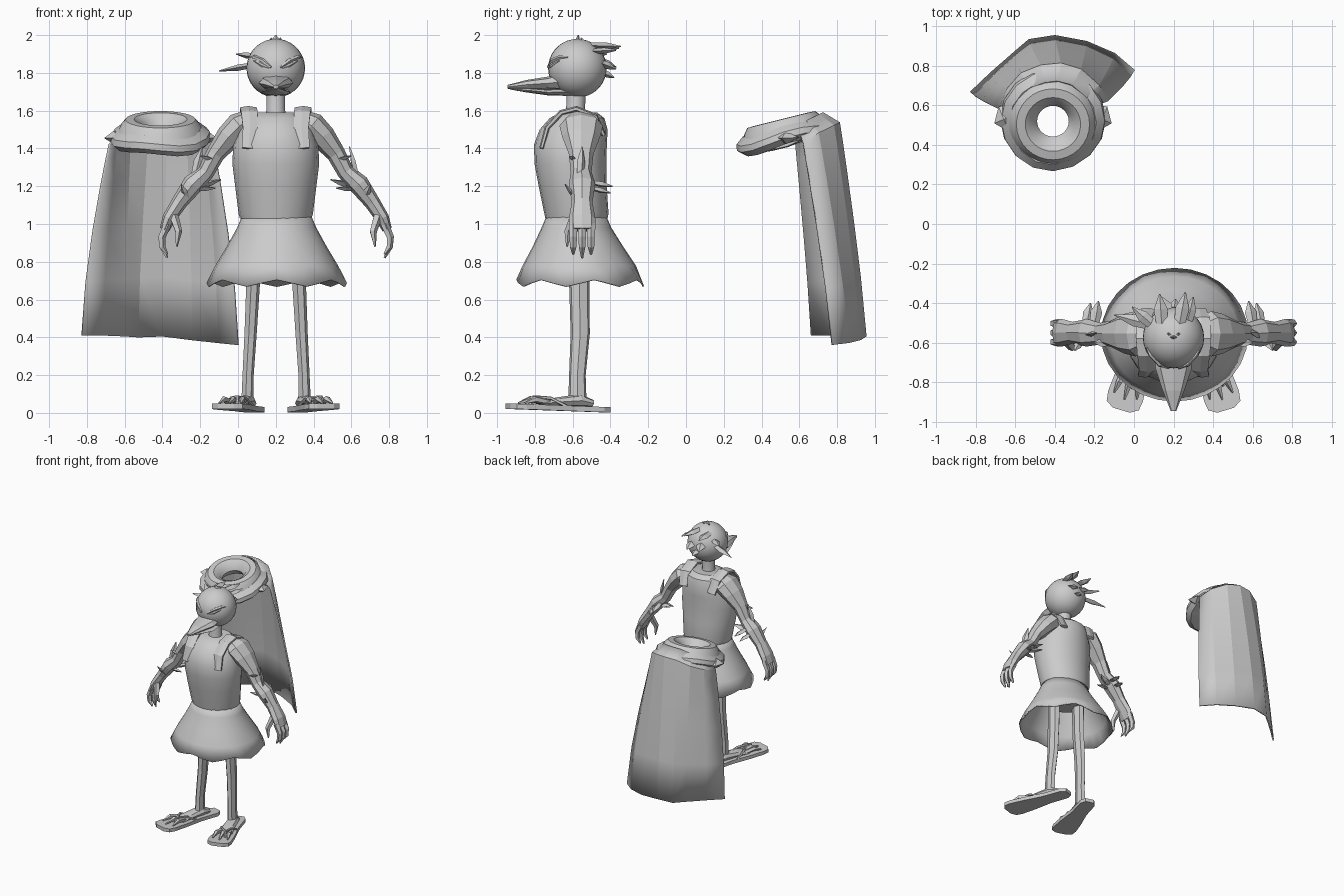
import bpy, bmesh, math
from mathutils import Vector, Matrix

if "Cube" in bpy.data.objects:
    bpy.data.objects.remove(bpy.data.objects["Cube"])

CX = 0.2   # figure's mirror plane
TAU = math.tau


def make(name, bm, smooth=None):
    bmesh.ops.recalc_face_normals(bm, faces=bm.faces)
    me = bpy.data.meshes.new(name)
    bm.to_mesh(me)
    bm.free()
    ob = bpy.data.objects.new(name, me)
    bpy.context.collection.objects.link(ob)
    if smooth:
        bpy.ops.object.select_all(action='DESELECT')
        ob.select_set(True)
        bpy.context.view_layer.objects.active = ob
        bpy.ops.object.shade_smooth_by_angle(angle=math.radians(smooth))
    return ob


def loft(name, rings, closed=True, caps=True, smooth=None):
    bm = bmesh.new()
    rows = [[bm.verts.new(p) for p in r] for r in rings]
    n = len(rows[0])
    for a, b in zip(rows, rows[1:]):
        for i in range(n if closed else n - 1):
            j = (i + 1) % n
            bm.faces.new((a[i], a[j], b[j], b[i]))
    if caps:
        bm.faces.new(rows[0])
        bm.faces.new(rows[-1])
    return make(name, bm, smooth)


def ellipse(cx, cy, z, rx, ry, n):
    return [(cx + rx * math.cos(TAU * i / n), cy + ry * math.sin(TAU * i / n), z) for i in range(n)]


def tube(name, pts, radii, n=6, ref=(0, 1, 0), smooth=None):
    """Sweep an ellipse along pts; a radius is a number or (across, along ref)."""
    pts = [Vector(p) for p in pts]
    rings = []
    for i, p in enumerate(pts):
        t = (pts[min(i + 1, len(pts) - 1)] - pts[max(i - 1, 0)]).normalized()
        a = t.cross(Vector(ref)).normalized()
        b = a.cross(t)
        r = radii[i] if isinstance(radii[i], tuple) else (radii[i], radii[i])
        rings.append([p + a * r[0] * math.cos(TAU * k / n) + b * r[1] * math.sin(TAU * k / n) for k in range(n)])
    return loft(name, rings, smooth=smooth)


def spike(name, a, b, w, h=None, ref=(0, 0, 1)):
    a, b = Vector(a), Vector(b)
    h = h or w * 0.5
    tube(name, [a, a.lerp(b, 0.5), b], [(w * .8, h * .8), (w, h), (.003, .003)], 4, ref)


# Head and neck
HC, HR = Vector((CX, -0.575, 1.825)), 0.155
bm = bmesh.new()
bmesh.ops.create_uvsphere(bm, u_segments=28, v_segments=18, radius=HR, matrix=Matrix.Translation(HC))
make("head", bm, 60)
tube("neck", [(CX, -0.585, 1.55), (CX, -0.585, 1.6), (CX, -0.58, 1.72)], [.06, .05, .05], 12, smooth=40)

# Beak
tube("upper_beak", [(CX, -.64, 1.755), (CX, -.73, 1.745), (CX, -.84, 1.738), (CX, -.945, 1.726)],
     [(.085, .055), (.092, .035), (.056, .025), (.014, .01)], 8, (0, 0, 1))
tube("lower_beak", [(CX, -.62, 1.70), (CX, -.73, 1.697), (CX, -.84, 1.708), (CX, -.93, 1.718)],
     [(.075, .022), (.08, .016), (.045, .012), (.01, .006)], 8, (0, 0, 1))


def on_head(dx, dz, out=0.0):
    return HC + Vector((dx, -math.sqrt(HR**2 - dx**2 - dz**2) - out, dz))


# Eyes and angry brows
for s, side in ((-1, "left"), (1, "right")):
    tube("brow_" + side, [on_head(s * x, z, .002) for x, z in ((.025, .005), (.07, .04), (.115, .06), (.135, .058))],
         [.006, .012, .011, .004], 5, (0, 0, 1))
    tube("eye_" + side, [on_head(s * x, z, 0) for x, z in ((.035, 0), (.07, .015), (.115, .04))],
         [.004, .011, .004], 6, (0, 0, 1))

# Head feathers: root offset from head centre, tip position, width
for i, (root, tip, w) in enumerate([
        ((-.10, .06, .02), (-.10, -.46, 1.81), .03), ((-.10, .06, .06), (-.01, -.42, 1.90), .03),
        ((-.06, .07, .11), (.13, -.355, 1.93), .035), ((.03, .07, .12), (.26, -.345, 1.94), .035),
        ((.07, .08, .09), (.30, -.37, 1.92), .03), ((-.03, .12, .04), (.14, -.37, 1.83), .035),
        ((.05, .12, .03), (.25, -.37, 1.82), .035), ((0, .13, -.02), (.21, -.38, 1.775), .03),
        ((0, .0, .13), (.2, -.57, 2.0), .02), ((.02, 0, .13), (.225, -.55, 1.985), .015),
        ((-.02, 0, .13), (.175, -.55, 1.985), .015)]):
    spike(f"head_feather_{i}", HC + Vector(root), tip, w, w * .55, (0, 1, .3) if i > 7 else (0, 0, 1))

# Tank top with straps and trim
loft("tank_top", [ellipse(CX, cy, z, rx, ry, 20) for z, cy, rx, ry in [
    (1.03, -.58, .19, .165), (1.055, -.58, .197, .17), (1.2, -.60, .215, .18), (1.32, -.612, .23, .19),
    (1.42, -.612, .225, .193), (1.5, -.595, .195, .18), (1.56, -.577, .165, .145), (1.59, -.57, .12, .10)]], smooth=35)
tube("neckline", [(CX + .10 * math.cos(a), -.60 + .12 * math.sin(a), 1.575 + .055 * min(0, math.sin(a)))
                  for a in [TAU * i / 16 for i in range(17)]], [.012] * 17, 6, (0, 0, 1))
for s, side in ((-1, "left"), (1, "right")):
    X = lambda d: CX + s * d
    tube("strap_" + side, [(X(.145), -.765, 1.40), (X(.135), -.735, 1.51), (X(.14), -.66, 1.59),
                           (X(.145), -.58, 1.61), (X(.14), -.48, 1.57), (X(.13), -.435, 1.47)],
         [(.012, .04), (.014, .045), (.015, .05), (.015, .052), (.015, .05), (.012, .04)], 6, (1, 0, 0))

# Flared skirt, open underneath, wavy hem
rings = []
for z, cy, rx, ry in [(1.05, -.58, .18, .155), (.98, -.58, .21, .185), (.88, -.572, .265, .24),
                      (.78, -.565, .325, .30), (.70, -.56, .372, .338)]:
    ring = ellipse(CX + .005, cy, z, rx, ry, 28)
    if z == .70:
        ring = [(x, y, z - .012 + .018 * math.sin(7 * TAU * i / 28)) for i, (x, y, _) in enumerate(ring)]
    rings.append(ring)
skirt = loft("skirt", rings, caps=False, smooth=35)
m = skirt.modifiers.new("cloth", 'SOLIDIFY')
m.thickness = .008
loft("hips", [ellipse(CX, -.575, z, rx, .13, 12) for z, rx in ((.90, .15), (1.04, .17))])

for s, side in ((-1, "left"), (1, "right")):
    X = lambda d: CX + s * d
    # Legs
    tube("leg_" + side, [(X(.12), -.565, .95), (X(.122), -.565, .68), (X(.135), -.56, .42),
                         (X(.148), -.575, .2), (X(.152), -.575, .05)],
         [(.042, .055), (.038, .055), (.034, .052), (.031, .045), (.034, .05)], 7)
    # Sandals, splayed outwards
    heel, toe = Vector((X(.105), -.41, 0)), Vector((X(.265), -.945, 0))
    d = (toe - heel).normalized()
    sd = Vector((-d.y, d.x, 0))
    P = lambda f, w, z: heel + d * f + sd * w + Vector((0, 0, z))
    prof = [(0, .035), (.04, .058), (.2, .06), (.36, .082), (.48, .092), (.53, .085), (.555, .045)]
    outline = [(f, w) for f, w in prof] + [(f, -w) for f, w in reversed(prof)]
    loft("sandal_" + side, [[P(f, w, z + .035 * f) for f, w in outline] for z in (.002, .03)])
    # Feet, toes and thong straps
    tube("foot_" + side, [P(.09, 0, .05), P(.16, 0, .065), P(.28, 0, .058), P(.37, 0, .05)],
         [(.03, .02), (.045, .035), (.05, .025), (.06, .014)], 8, (0, 0, 1))
    for k in (-1, 0, 1):
        tube(f"toe_{side}_{k + 1}", [P(.34, k * .035, .055), P(.42, k * .05, .072), P(.48 + .02 * (k == 0), k * .06, .052)],
             [.017, .018, .005], 5, (0, 0, 1))
    for k in (-1, 1):
        tube(f"sandal_strap_{side}_{k + 1}", [P(.25, k * .06, .035), P(.33, k * .04, .078), P(.41, .02, .085), P(.43, .022, .04)],
             [.009] * 4, 5, (0, 0, 1))
    # Arms, with bulging shoulder, elbow and forearm
    tube("arm_" + side, [(X(.13), -.555, 1.56), (X(.19), -.555, 1.52), (X(.25), -.555, 1.46), (X(.32), -.555, 1.37),
                         (X(.37), -.555, 1.275), (X(.44), -.55, 1.21), (X(.51), -.55, 1.115), (X(.565), -.55, 1.03), (X(.59), -.55, .97)],
         [(.05, .07), (.075, .115), (.068, .10), (.05, .065), (.045, .055), (.055, .07), (.042, .055), (.036, .07), (.026, .07)], 8)
    # Hands
    for k in (-1, 0, 1):
        y = -.55 + k * .047
        tube(f"finger_{side}_{k + 1}", [(X(.575), y, 1.0), (X(.605), y, .93), (X(.602), y, .88), (X(.575), y, .82 + .02 * abs(k))],
             [.024, .021, .018, .006], 5)
    tube("thumb_" + side, [(X(.54), -.59, 1.04), (X(.515), -.625, .96), (X(.525), -.63, .88)], [.026, .02, .005], 5)
    # Arm feathers
    for i, (a, b, w) in enumerate([
            ((.40, -.54, 1.20), (.29, -.50, 1.235), .03), ((.42, -.56, 1.185), (.32, -.58, 1.19), .028),
            ((.40, -.50, 1.22), (.38, -.39, 1.20), .03), ((.44, -.50, 1.19), (.42, -.40, 1.165), .028),
            ((.43, -.56, 1.25), (.39, -.55, 1.41), .025), ((.33, -.60, 1.34), (.40, -.60, 1.36), .022),
            ((.47, -.59, 1.14), (.50, -.64, 1.21), .02)]):
        spike(f"arm_feather_{side}_{i}", (X(a[0]), *a[1:]), (X(b[0]), *b[1:]), w, w * .5, (0.2, .3, .9))

# Cape collar: tilted funnel-shaped ring and a wider fold below it
CC = Vector((-.41, .52, 1.49))
tilt = Matrix.Rotation(math.radians(14), 3, 'X')


def collar(name, prof, n=32, wave=0):
    rings = []
    for r, z in prof + prof[:1]:
        rings.append([CC + tilt @ Vector((r * math.cos(a), r * math.sin(a), z + wave * math.sin(3 * a + 1)))
                      for a in [TAU * i / n for i in range(n)]])
    loft(name, rings, caps=False, smooth=35)


collar("cape_collar", [(.08, 0), (.10, .04), (.14, .067), (.185, .065), (.21, .035), (.23, -.01), (.19, -.065), (.12, -.06)])
collar("cape_fold", [(.16, .0), (.22, .02), (.262, -.012), (.268, -.045), (.235, -.075), (.16, -.07)], 16, .012)
for s in (-1, 1):
    spike("collar_fold_tip", CC + Vector((s * .2, .03, -.03)), CC + Vector((s * .295, -.01, -.035)), .07, .035)

# Cape sheet, draped from the back of the collar
top = [(-.68, .58, 1.42), (-.64, .68, 1.45), (-.57, .76, 1.49), (-.47, .80, 1.53), (-.37, .81, 1.535),
       (-.27, .78, 1.52), (-.18, .70, 1.48), (-.135, .62, 1.43)]
hem = [(-.825, .665, .41), (-.72, .765, .41), (-.60, .87, .405), (-.53, .93, .40), (-.40, .95, .405),
       (-.24, .92, .385), (-.10, .86, .37), (0.0, .775, .36)]
rows = [[Vector(p).lerp(CC, .3) * 1.0 + Vector((0, 0, .065)) for p in top]]
for t in (0, .08, .22, .45, .72, 1):
    e = 1 - (1 - t) ** 1.5
    rows.append([Vector((a[0] + (b[0] - a[0]) * e, a[1] + (b[1] - a[1]) * (1 - (1 - t) ** 1.2), a[2] + (b[2] - a[2]) * t))
                 for a, b in zip(top, hem)])
cape = loft("cape", rows, closed=False, caps=False, smooth=12)
m = cape.modifiers.new("cloth", 'SOLIDIFY')
m.thickness = .012
m.offset = 0
